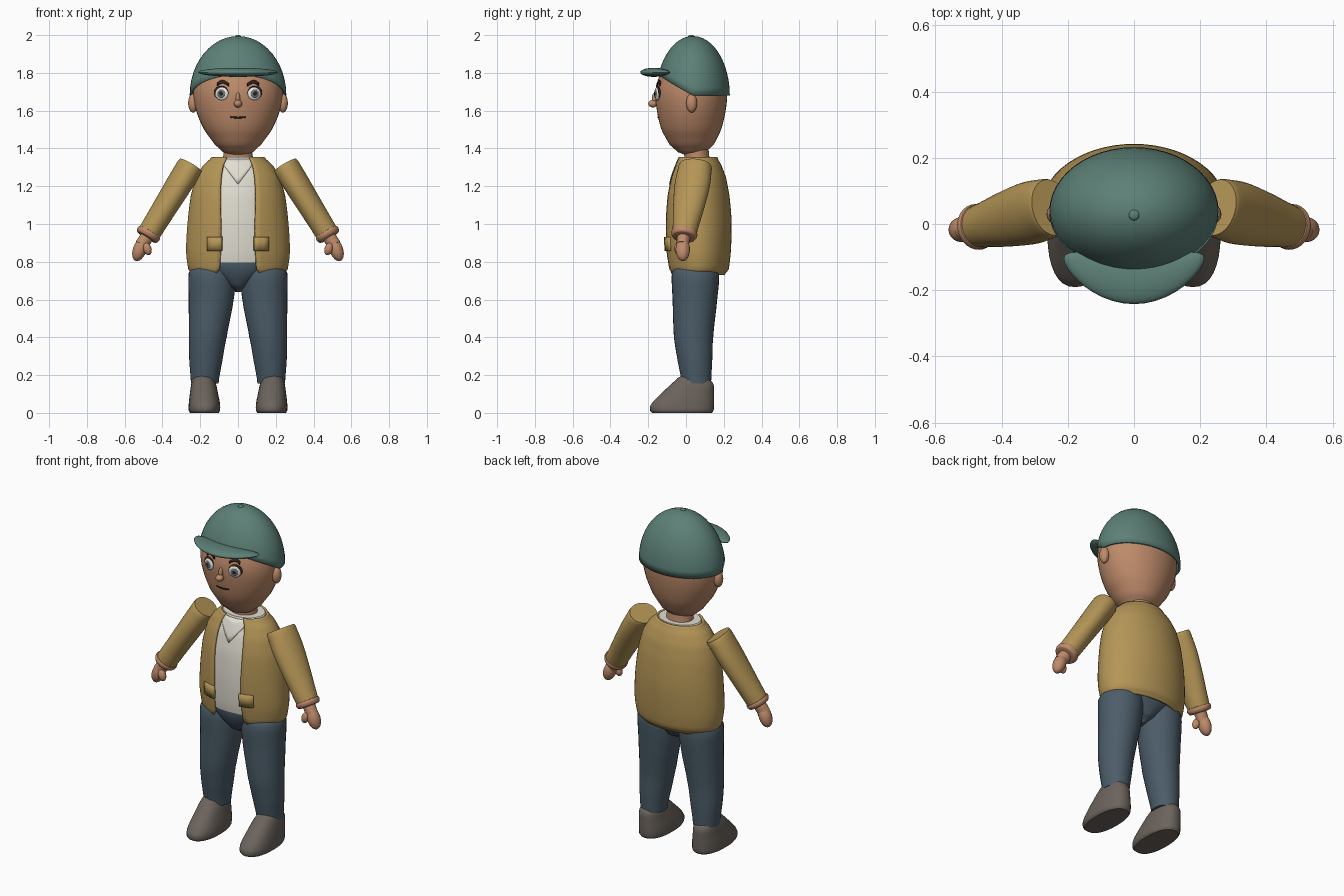
import bpy, bmesh, math
from mathutils import Vector, Matrix

if "Cube" in bpy.data.objects:
    bpy.data.objects.remove(bpy.data.objects["Cube"])


def material(name, srgb):
    m = bpy.data.materials.new(name)
    m.diffuse_color = [((c / 255 + 0.055) / 1.055) ** 2.4 for c in srgb] + [1]
    m.use_nodes = True
    m.node_tree.nodes["Principled BSDF"].inputs["Base Color"].default_value = m.diffuse_color
    return m


SKIN = material("skin", (190, 139, 106))
TEAL = material("cap teal", (92, 128, 119))
TAN = material("jacket tan", (180, 149, 86))
CREAM = material("shirt cream", (226, 222, 210))
NAVY = material("trouser blue", (75, 92, 104))
BROWN = material("shoe brown", (108, 100, 93))
WHITE = material("eye white", (228, 228, 225))
GREY = material("iris grey", (105, 115, 122))
DARK = material("dark brown", (48, 34, 27))


def finish(name, bm, mat, fix=True):
    if fix:
        bmesh.ops.recalc_face_normals(bm, faces=bm.faces)
    me = bpy.data.meshes.new(name)
    bm.to_mesh(me)
    bm.free()
    me.materials.append(mat)
    ob = bpy.data.objects.new(name, me)
    bpy.context.collection.objects.link(ob)
    return ob


def smooth_rows(rows, k=4):
    """Catmull-Rom resampling of section rows."""
    out = []
    for i in range(len(rows) - 1):
        a, b, c, d = (rows[max(0, min(len(rows) - 1, j))] for j in range(i - 1, i + 3))
        for s in range(k):
            t = s / k
            out.append([q + 0.5 * t * (r - p + t * (2*p - 5*q + 4*r - e + t * (3*(q - r) + e - p)))
                        for p, q, r, e in zip(a, b, c, d)])
            out[-1][0] = b[0] + (c[0] - b[0]) * t
    return out + [list(rows[-1])]


def section(rows, z):
    for a, b in zip(rows, rows[1:]):
        if a[0] <= z <= b[0]:
            t = (z - a[0]) / (b[0] - a[0])
            return [p + (q - p) * t for p, q in zip(a, b)]
    return rows[-1]


def front_y(rows, x, z):
    z, cx, cy, rx, ry = section(rows, z)[:5]
    return cy - ry * math.sqrt(max(0, 1 - ((x - cx) / rx) ** 2))


def grid(bm, rings, closed):
    vs = [[bm.verts.new(p) for p in r] for r in rings]
    n = len(vs[0])
    for a, b in zip(vs, vs[1:]):
        for i in range(n if closed else n - 1):
            j = (i + 1) % n
            bm.faces.new((a[i], a[j], b[j], b[i]))
    return vs


def loft(name, rows, mat, n=32, power=1.0, matrix=None):
    """Closed loft; rows are (z, cx, cy, rx, ry)."""
    def pw(v):
        return math.copysign(abs(v) ** power, v)
    bm = bmesh.new()
    rings = [[(cx + rx * pw(math.sin(2*math.pi*i/n)), cy - ry * pw(math.cos(2*math.pi*i/n)), z)
              for i in range(n)] for z, cx, cy, rx, ry in rows]
    vs = grid(bm, rings, True)
    bm.faces.new(vs[0])
    bm.faces.new(vs[-1])
    if matrix:
        bm.transform(matrix)
    return finish(name, bm, mat)


def ball(name, loc, radii, mat, rot=None, seg=24):
    bm = bmesh.new()
    bmesh.ops.create_uvsphere(bm, u_segments=seg, v_segments=seg // 2, radius=1)
    bm.transform(Matrix.Translation(loc) @ (rot or Matrix()) @ Matrix.Diagonal((*radii, 1)))
    return finish(name, bm, mat)


def strip(name, surface, pts, width, mat, lift=0.006):
    """Thin band hugging the front of a lofted surface along (x, z) points."""
    bm = bmesh.new()
    rings = [[(x, front_y(surface, x, z + d) - lift, z + d) for x, z in pts]
             for d in (-width / 2, width / 2)]
    grid(bm, rings, False)
    ob = finish(name, bm, mat, False)
    ob.modifiers.new("thickness", 'SOLIDIFY').thickness = 0.006
    return ob


# Head and neck
head = smooth_rows([(1.362, 0, .03, .03, .03), (1.38, 0, .03, .078, .072), (1.42, 0, .03, .123, .117),
                    (1.5, 0, .028, .18, .158), (1.6, 0, .028, .222, .182), (1.7, 0, .028, .237, .19),
                    (1.8, 0, .032, .22, .168), (1.9, 0, .035, .155, .125), (1.96, 0, .035, .06, .05)])
loft("head", head, SKIN, 40)
loft("neck", [(1.31, 0, .06, .083, .07), (1.36, 0, .057, .078, .066), (1.43, 0, .05, .078, .066)], SKIN)

# Face
ball("nose_tip", (0, -.175, 1.637), (.022, .025, .02), SKIN)
ball("nose_bridge", (0, -.163, 1.662), (.012, .018, .035), SKIN)
strip("mouth", head, [(-.04 + .01 * i, 1.563 + 2 * (-.04 + .01 * i) ** 2) for i in range(9)], .008, DARK, .003)
for s, side in ((-1, "left"), (1, "right")):
    turn = Matrix.Rotation(s * .3, 4, 'Z')
    x, z = s * .085, 1.69
    eye = Vector((x, front_y(head, x, z), z))
    out = turn @ Vector((0, -1, 0))
    ball(side + "_lash", eye + Vector((s * .004, 0, .006)), (.04, .009, .036), DARK, turn)
    ball(side + "_eye", eye + out * .003, (.036, .012, .035), WHITE, turn)
    ball(side + "_iris", eye + out * .011, (.023, .006, .023), GREY, turn)
    ball(side + "_pupil", eye + out * .015, (.011, .004, .011), DARK, turn)
    strip(side + "_brow", head, [(s * (.05 + .015 * i), 1.738 + h) for i, h in
                                 enumerate((0, .01, .016, .014, .002))][::s], .017, DARK)
    ball(side + "_ear", (s * .238, .03, 1.64), (.026, .029, .05), SKIN)

# Cap crown: dome whose rim rises toward the forehead
bm = bmesh.new()
rings = []
for k in range(13):
    ring = []
    for i in range(48):
        a = 2 * math.pi * i / 48
        low = 1.68 + .11 * max(0, min(1, (math.cos(a) * .19 + .0) / .19)) 
        lat = math.asin((low - 1.68) / .315)
        lat += (math.pi / 2 - .01 - lat) * k / 12
        ring.append((.256 * math.cos(lat) * math.sin(a), .037 - .195 * math.cos(lat) * math.cos(a),
                     1.68 + .315 * math.sin(lat)))
    rings.append(ring)
bm.faces.new(grid(bm, rings, True)[-1])
cap = finish("cap_crown", bm, TEAL, False)
cap.modifiers.new("thickness", 'SOLIDIFY').thickness = .012
ball("cap_button", (0, .027, 1.993), (.016, .016, .008), TEAL)

# Cap visor: flat ellipsoid bent into a crescent
bm = bmesh.new()
bmesh.ops.create_uvsphere(bm, u_segments=40, v_segments=14, radius=1)
for v in bm.verts:
    v.co = (v.co.x * .212, -.17 + v.co.y * .072 + .065 * v.co.x ** 2, 1.803 + v.co.z * .024)
finish("cap_visor", bm, TEAL)

# Jacket shell, open at the front; last value is the half width of the opening
body = smooth_rows([(z, 0, (b + f) / 2, rx, (b - f) / 2, gap) for z, rx, f, b, gap in (
    (.73, .243, -.085, .205, .115), (.76, .263, -.1, .226, .1), (.85, .275, -.113, .237, .094),
    (1.0, .268, -.118, .242, .092), (1.15, .25, -.11, .23, .095), (1.25, .222, -.09, .211, .09),
    (1.31, .185, -.068, .188, .08), (1.355, .14, -.05, .166, .062))])
bm = bmesh.new()
rings = []
for z, cx, cy, rx, ry, gap in body:
    t0 = math.asin(gap / rx)
    angles = [t0 + (2 * math.pi - 2 * t0) * i / 48 for i in range(49)]
    rings.append([(rx * math.sin(t), cy - ry * math.cos(t), z) for t in angles])
grid(bm, rings, False)
jacket = finish("jacket", bm, TAN, False)
jacket.modifiers.new("thickness", 'SOLIDIFY').thickness = .014

# Shirt under the jacket with a pointed neck panel
shirt = [(z, cx, cy, rx - .016, ry - .013) for z, cx, cy, rx, ry, g in
         [section(body, .795)] + [r for r in body if r[0] > .8]]
loft("shirt", shirt, CREAM, 48)
bm = bmesh.new()
rings = []
for k in range(5):
    row = []
    for i in range(13):
        u = i / 6 - 1
        low = 1.21 + .1 * abs(u)
        x, z = .075 * u, low + (1.345 - low) * k / 4
        row.append((x, front_y(shirt, x, z) - .004, z))
    rings.append(row)
grid(bm, rings, False)
panel = finish("shirt_neck_panel", bm, CREAM, False)
panel.modifiers.new("thickness", 'SOLIDIFY').thickness = .005

# Trouser seat
loft("trouser_seat", smooth_rows([(.64, 0, .05, .015, .04), (.67, 0, .05, .06, .09), (.74, 0, .05, .17, .128),
                                  (.8, 0, .05, .225, .14), (.9, 0, .06, .225, .14)]), NAVY)

for s, side in ((-1, "left"), (1, "right")):
    # Jacket pocket, following the body
    bm = bmesh.new()
    rings = [[(s * x, front_y(body, x, z) - .009, z) for x in (.086, .112, .138, .165)[::s]]
             for z in (.858, .895, .932)]
    grid(bm, rings, False)
    pocket = finish(side + "_pocket", bm, TAN, False)
    pocket.modifiers.new("thickness", 'SOLIDIFY').thickness = .016

    # Trouser leg and shoe
    loft(side + "_trouser_leg", smooth_rows([(z, s * cx, cy, rx, ry) for z, cx, cy, rx, ry in (
        (.155, .176, .055, .073, .078), (.28, .17, .047, .088, .092), (.4, .16, .04, .1, .104),
        (.6, .142, .047, .119, .118), (.74, .137, .05, .124, .125), (.79, .135, .05, .1, .1))]), NAVY)
    loft(side + "_shoe", smooth_rows([(z, s * cx, (b + f) / 2, rx, (b - f) / 2) for z, cx, rx, f, b in (
        (0, .178, .076, -.18, .138), (.012, .178, .083, -.19, .146), (.045, .178, .083, -.184, .149),
        (.1, .18, .075, -.135, .149), (.15, .182, .066, -.082, .146), (.185, .184, .052, -.045, .12),
        (.2, .185, .03, -.02, .08))]), BROWN, 32, .85)

    # Sleeve, cuff and hand along the slanted arm
    a, b = Vector((s * .25, .05, 1.31)), Vector((s * .478, -.01, .94))
    axis = (b - a).to_track_quat('Z', 'Y').to_matrix().to_4x4()
    along = Matrix.Translation(a) @ axis
    loft(side + "_sleeve", smooth_rows([(0, 0, 0, .086, .067), (.012, 0, 0, .09, .07), (.12, 0, 0, .095, .068),
                                        (.26, 0, 0, .084, .064), (.4, 0, 0, .067, .061),
                                        (.435, 0, 0, .064, .06)]), TAN, 32, 1, along)
    loft(side + "_cuff", smooth_rows([(.415, 0, 0, .05, .05), (.42, 0, 0, .067, .064), (.435, 0, 0, .069, .066),
                                      (.45, 0, 0, .06, .058), (.453, 0, 0, .04, .04)]), SKIN, 32, 1, along)
    loft(side + "_wrist", [(.43, 0, 0, .036, .036), (.5, 0, 0, .032, .036)], SKIN, 24, 1, along)
    ball(side + "_hand", (s * .52, -.017, .865), (.036, .038, .064), SKIN, Matrix.Rotation(s * -.35, 4, 'Y'))
    ball(side + "_thumb", (s * .48, -.04, .868), (.022, .022, .034), SKIN, Matrix.Rotation(s * .3, 4, 'Y'))

# Smooth shading with crisp edges
bpy.ops.object.select_all(action='SELECT')
bpy.context.view_layer.objects.active = cap
bpy.ops.object.shade_smooth_by_angle(angle=math.radians(42))
